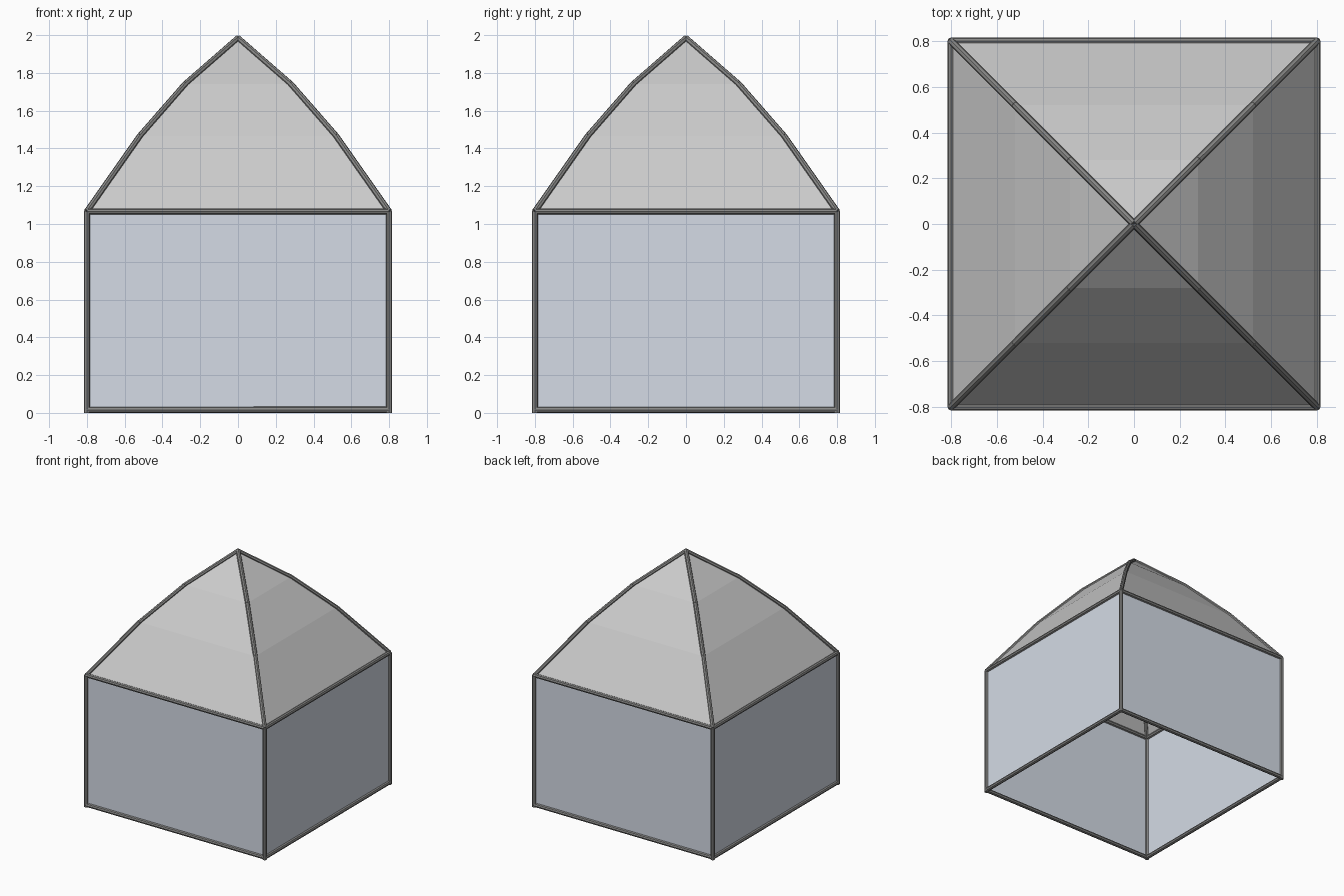
import bpy, bmesh
from mathutils import Vector

if "Cube" in bpy.data.objects:
    bpy.data.objects.remove(bpy.data.objects["Cube"])

W, Z0, Z1, R = 0.8, 0.016, 1.066, 0.0165
PROFILE = [(W, Z1), (0.52, 1.465), (0.28, 1.74), (0.0, 1.984)]  # half width, height
CORNERS = [(-1, -1), (1, -1), (1, 1), (-1, 1)]
SIDES = ["front", "right", "back", "left"]


def material(name, color):
    m = bpy.data.materials.new(name)
    m.diffuse_color = (*color, 1)
    m.use_nodes = True
    m.node_tree.nodes["Principled BSDF"].inputs["Base Color"].default_value = m.diffuse_color
    return m


FRAME = material("frame_grey", (0.24, 0.24, 0.235))
FABRIC = material("roof_grey", (0.6, 0.6, 0.6))
MESH = material("panel_pale_blue", (0.66, 0.71, 0.79))


def finish(bm, name, mat):
    me = bpy.data.meshes.new(name)
    bm.to_mesh(me)
    bm.free()
    me.materials.append(mat)
    ob = bpy.data.objects.new(name, me)
    bpy.context.collection.objects.link(ob)
    return ob


def rods(name, points):
    # one straight octagonal rod per segment of the path
    bm = bmesh.new()
    for a, b in zip(points, points[1:]):
        a, b = Vector(a), Vector(b)
        new = bmesh.ops.create_cone(bm, cap_ends=True, segments=8, radius1=R,
                                    radius2=R, depth=(b - a).length)["verts"]
        rot = (b - a).to_track_quat('Z', 'Y').to_matrix().to_4x4()
        bmesh.ops.transform(bm, matrix=rot, verts=new)
        bmesh.ops.translate(bm, vec=(a + b) / 2, verts=new)
    finish(bm, name, FRAME)


def sheet(name, rows, mat):
    # strip of flat faces between successive left/right pairs
    bm = bmesh.new()
    for (a, b), (c, d) in zip(rows, rows[1:]):
        pts = [a, b, d] if c == d else [a, b, d, c]
        bm.faces.new([bm.verts.new(p) for p in pts])
    bmesh.ops.remove_doubles(bm, verts=bm.verts, dist=1e-5)
    finish(bm, name, mat)


for i, side in enumerate(SIDES):
    (ax, ay), (bx, by) = CORNERS[i], CORNERS[(i + 1) % 4]

    def pair(w, z):
        return (ax * w, ay * w, z), (bx * w, by * w, z)

    # wall panel and curved roof panel
    sheet(side + "_wall_panel", [pair(W, Z0), pair(W, Z1)], MESH)
    sheet(side + "_roof_panel", [pair(w, z) for w, z in PROFILE], FABRIC)
    # bottom and top rails
    rods(side + "_bottom_rail", pair(W, Z0))
    rods(side + "_top_rail", pair(W, Z1))
    # corner post and bent roof pole
    rods("corner_post_%d" % (i + 1), [(ax * W, ay * W, 0), (ax * W, ay * W, Z1)])
    rods("roof_pole_%d" % (i + 1), [(ax * w, ay * w, z) for w, z in PROFILE])
